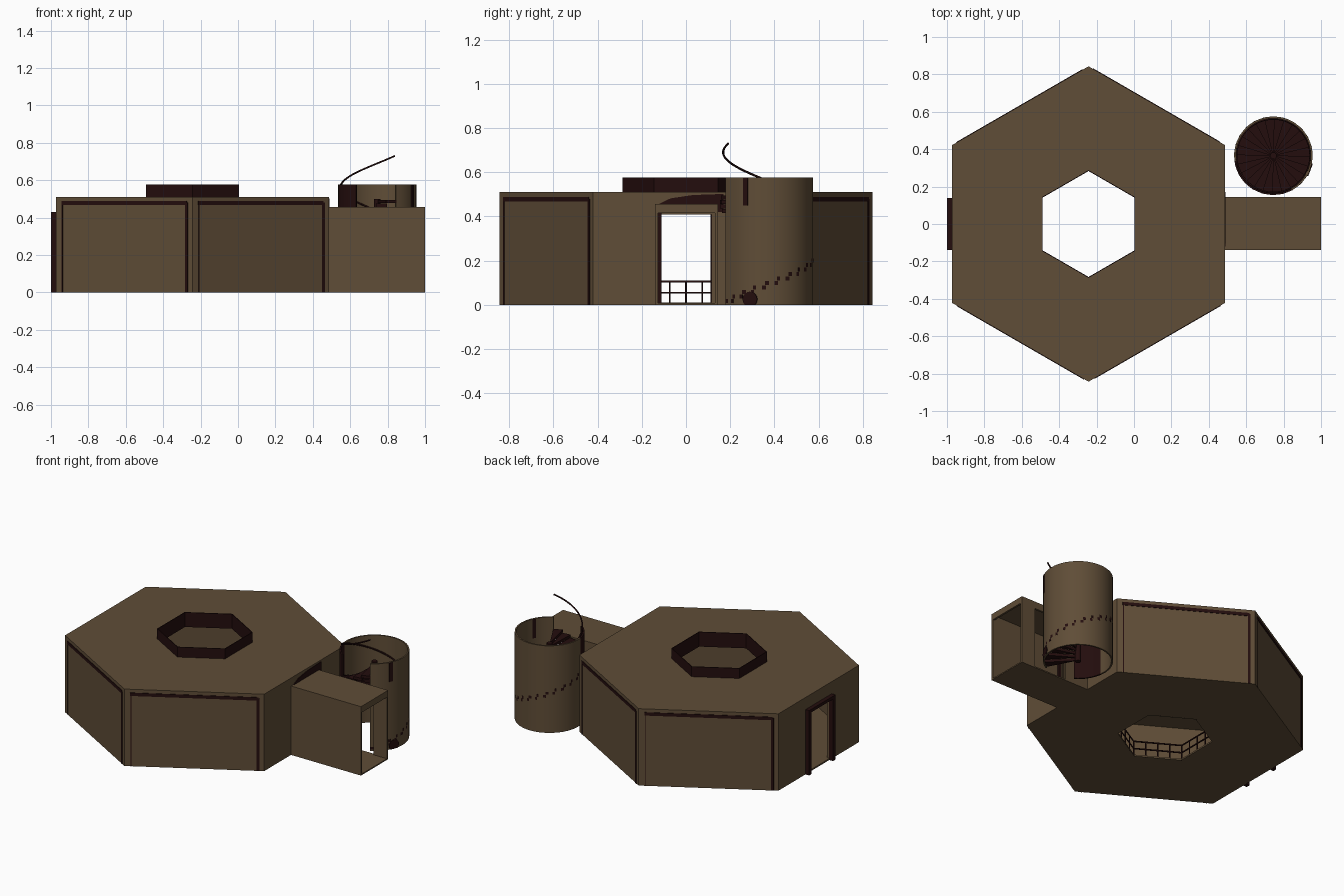
import bpy, bmesh, math
from math import cos, sin, radians
from mathutils import Matrix, Vector

old = bpy.data.objects.get("Cube")
if old:
    bpy.data.objects.remove(old, do_unlink=True)


def material(name, rgb):
    m = bpy.data.materials.new(name)
    m.use_nodes = True
    m.diffuse_color = (*rgb, 1)
    bsdf = m.node_tree.nodes["Principled BSDF"]
    bsdf.inputs["Base Color"].default_value = (*rgb, 1)
    bsdf.inputs["Roughness"].default_value = 0.9
    return m


BROWN = material("earth brown", (0.115, 0.074, 0.038))
DARK = material("dark maroon", (0.017, 0.004, 0.004))

HEX = Vector((-0.243, 0, 0))      # hall centre
TOWER = Vector((0.745, 0.365, 0))  # stair tower centre
R, HOLE, H = 0.843, 0.287, 0.51
APO = R * cos(radians(30))
TR, START, TURN = 0.21, -62, 360


def finish(name, bm, mat, at=(0, 0, 0), smooth=False):
    bmesh.ops.recalc_face_normals(bm, faces=bm.faces)
    me = bpy.data.meshes.new(name)
    bm.to_mesh(me)
    bm.free()
    ob = bpy.data.objects.new(name, me)
    ob.location = at
    me.materials.append(mat)
    bpy.context.collection.objects.link(ob)
    if smooth:
        bpy.ops.object.select_all(action='DESELECT')
        ob.select_set(True)
        bpy.context.view_layer.objects.active = ob
        bpy.ops.object.shade_smooth_by_angle(angle=radians(30))
    return ob


def box(name, x, y, z, mat, at=(0, 0, 0), turn=0):
    """Box from (min, max) spans, turned about the z axis of its origin."""
    bm = bmesh.new()
    bmesh.ops.create_cube(bm, size=1)
    for v in bm.verts:
        v.co = [s[0] + (c + 0.5) * (s[1] - s[0]) for c, s in zip(v.co, (x, y, z))]
    ob = finish(name, bm, mat, at)
    ob.rotation_euler.z = radians(turn)
    return ob


def ring(name, angles, r0, r1, z0, z1, mat, at, closed, smooth=False):
    """Upright ring or arc with a rectangular section."""
    bm = bmesh.new()
    loops = [[bm.verts.new((r * cos(radians(a)), r * sin(radians(a)), z))
              for r, z in ((r0, z0), (r1, z0), (r1, z1), (r0, z1))] for a in angles]
    pairs = list(zip(loops, loops[1:])) + ([(loops[-1], loops[0])] if closed else [])
    for a, b in pairs:
        for k in range(4):
            n = (k + 1) % 4
            bm.faces.new((a[k], a[n], b[n], b[k]))
    if not closed:
        bm.faces.new(loops[0])
        bm.faces.new(loops[-1])
    return finish(name, bm, mat, at, smooth)


def tube(name, points, radius, mat, cyclic=False):
    cu = bpy.data.curves.new(name, 'CURVE')
    cu.dimensions = '3D'
    cu.bevel_depth, cu.bevel_resolution, cu.use_fill_caps = radius, 1, True
    sp = cu.splines.new('POLY')
    sp.points.add(len(points) - 1)
    for p, co in zip(sp.points, points):
        p.co = (*co, 1)
    sp.use_cyclic_u = cyclic
    cu.materials.append(mat)
    bpy.context.collection.objects.link(bpy.data.objects.new(name, cu))


# Hexagonal hall: roof, floor, raised dark curb around the court
corners = [30 + 60 * i for i in range(6)]
ring("hall_roof", corners, HOLE, R, H - 0.02, H, BROWN, HEX, True)
ring("hall_floor", corners, HOLE, R, 0, 0.01, BROWN, HEX, True)
ring("court_curb", corners, HOLE - 0.004, HOLE + 0.001, H - 0.03, 0.577, DARK, HEX, True)

# Hall walls, with doorways on the two end sides and dark trim on the others
half, t = R / 2, (APO - 0.02, APO)
trim = (APO - 0.001, APO + 0.003)
for i in range(6):
    a = 60 * i
    if i % 3 == 0:
        for s in (-1, 1):
            box("door_wall", t, sorted((s * 0.115, s * half)), (0, H), BROWN, HEX, a)
        box("door_header", t, (-0.115, 0.115), (0.41, H), BROWN, HEX, a)
    else:
        box("hall_wall", t, (-half, half), (0, H), BROWN, HEX, a)
        box("top_trim", trim, (-half + 0.035, half - 0.035), (0.467, 0.488), DARK, HEX, a)
        box("thin_trim", trim, (-half + 0.037, -half + 0.042), (0, 0.48), DARK, HEX, a)
        box("wide_trim", trim, (half - 0.045, half - 0.028), (0, 0.48), DARK, HEX, a)

# Dark frame around the outer door
frame = (APO - 0.001, 1 + HEX.x)
frame = (APO - 0.001, 1.0 + HEX.x)
for s in (-1, 1):
    box("door_frame_side", frame, sorted((s * 0.112, s * 0.138)), (0, 0.43), DARK, HEX, 180)
box("door_frame_top", frame, (-0.138, 0.138), (0.41, 0.43), DARK, HEX, 180)

# Dark arched panel above the passage, and the inner door jamb
bm = bmesh.new()
arch = [(-0.14, 0.42), (0.17, 0.42), (0.17, 0.502), (0.03, 0.497), (-0.07, 0.482), (-0.125, 0.455)]
face = bm.faces.new([bm.verts.new((0.489, y, z)) for y, z in arch])
out = bmesh.ops.extrude_face_region(bm, geom=[face])
bmesh.ops.translate(bm, vec=(0.004, 0, 0),
                    verts=[g for g in out["geom"] if isinstance(g, bmesh.types.BMVert)])
finish("arch_panel", bm, DARK)
box("inner_jamb", (0.48, 0.494), (-0.126, -0.112), (0, 0.42), DARK)

# Railing around the court
pts = [HEX + Vector((cos(radians(a)), sin(radians(a)), 0)) * (HOLE + 0.006) for a in corners]
for z in (0.055, 0.105):
    tube("railing_bar", [p + Vector((0, 0, z)) for p in pts], 0.005, DARK, True)
for p, q in zip(pts, pts[1:] + pts[:1]):
    for k in range(4):
        b = p.lerp(q, k / 4)
        tube("railing_post", [b, b + Vector((0, 0, 0.105))], 0.004, DARK)

# Entrance passage, open at its end and towards the tower
PX, TOP = (0.485, 1), 0.457
box("passage_roof", PX, (-0.14, 0.145), (TOP - 0.012, TOP), BROWN)
box("passage_floor", PX, (-0.14, 0.145), (0, 0.008), BROWN)
box("passage_front_wall", PX, (-0.14, -0.127), (0, TOP), BROWN)
box("passage_back_wall", (PX[0], 0.66), (0.132, 0.145), (0, TOP), BROWN)
box("passage_back_end", (0.9, 1), (0.132, 0.145), (0, TOP), BROWN)
box("passage_back_header", (0.66, 0.9), (0.132, 0.145), (0.41, TOP), BROWN)
box("passage_end_header", (0.987, 1), (-0.14, 0.145), (0.415, TOP), BROWN)

# Round stair tower with an open side and a dark panel beside it
ring("tower_wall", range(START, 189, 10), TR - 0.01, TR, 0, 0.577, BROWN, TOWER, False, True)
ring("tower_dark_panel", range(188, 238, 7), TR - 0.01, TR, 0, 0.577, DARK, TOWER, False, True)

# Spiral stair: wedge steps around a central pole
N = 24
for i in range(N):
    a0 = START + i * TURN / N
    z = 0.008 + (H - 0.02) * i / N
    ring("stair_step", (a0, a0 + TURN / N + 1), 0.01, TR + 0.001, z, z + 0.018, DARK, TOWER, False)
bm = bmesh.new()
bmesh.ops.create_cone(bm, cap_ends=True, segments=12, radius1=0.018, radius2=0.018, depth=0.5,
                      matrix=Matrix.Translation((0, 0, 0.25)))
finish("stair_pole", bm, DARK, TOWER, True)

# Handrail that rises out of the tower
rail = []
for k in range(61):
    a = radians(START + TURN * k / 60)
    rail.append(TOWER + Vector((0.197 * cos(a), 0.197 * sin(a), 0.22 + H * k / 60)))
tube("handrail", rail, 0.005, DARK)

# Small dark fittings on the tower wall
box("wall_post", (TR - 0.015, TR + 0.003), (-0.012, 0.012), (0.45, 0.575), DARK, TOWER, -27)
bm = bmesh.new()
bmesh.ops.create_cone(bm, cap_ends=True, segments=16, radius1=0.035, radius2=0.035, depth=0.02,
                      matrix=Matrix.Translation((TR - 0.007, 0, 0.025)) @ Matrix.Rotation(radians(90), 4, 'Y'))
bmesh.ops.bisect_plane(bm, geom=bm.verts[:] + bm.edges[:] + bm.faces[:], plane_co=(0, 0, 0),
                       plane_no=(0, 0, -1), clear_outer=True)
finish("wall_vent", bm, DARK, TOWER).rotation_euler.z = radians(-21)
